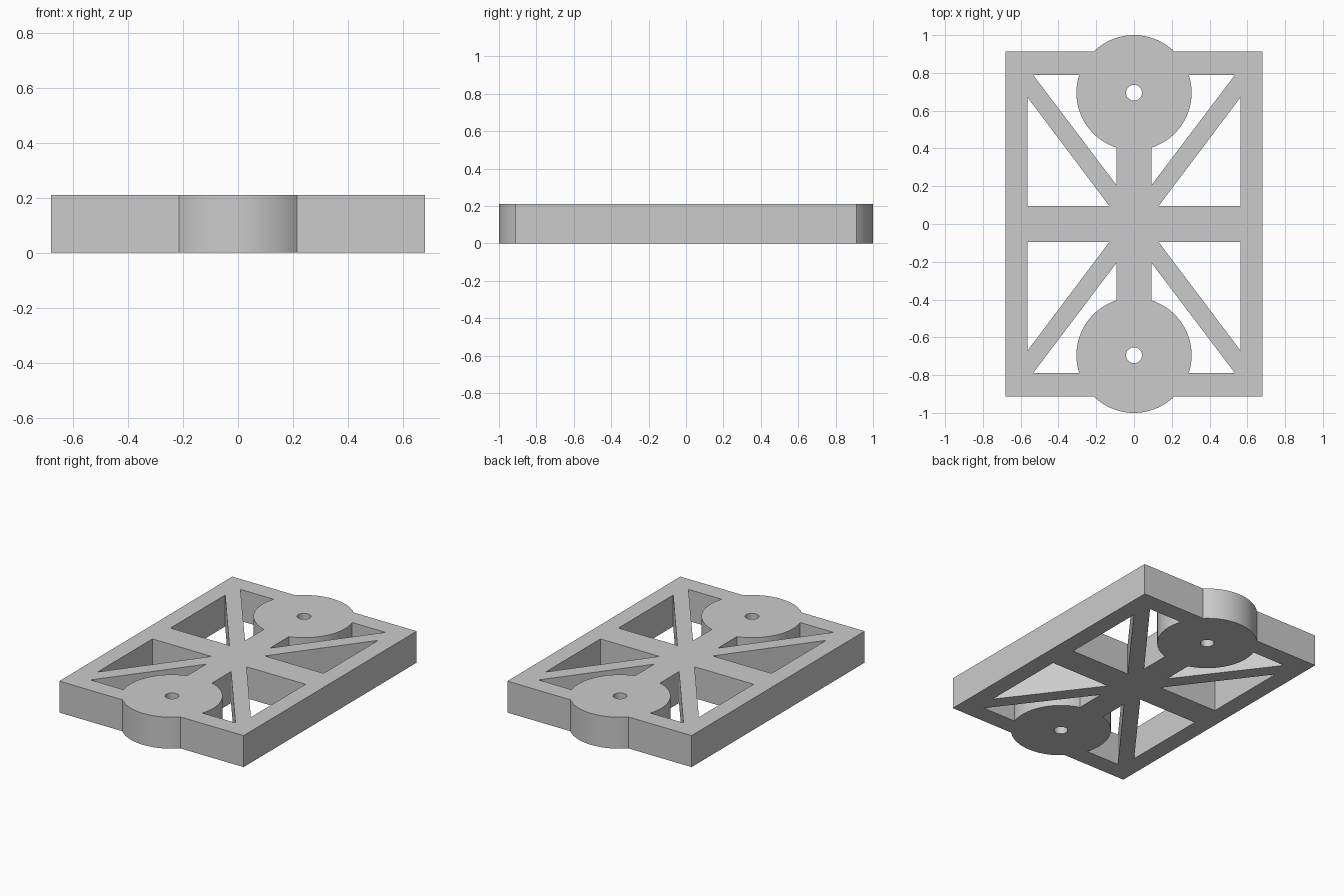
import bpy
import bmesh
from math import asin, acos, cos, sin, pi, sqrt

cube = bpy.data.objects.get("Cube")
if cube:
    bpy.data.objects.remove(cube, do_unlink=True)

HEIGHT = 0.21
HALF_X, HALF_Y = 0.68, 0.912        # outer frame
INNER_X, INNER_Y = 0.565, 0.79      # inside of the frame
RIB = 0.092                         # half width of the cross ribs
BOSS_Y, BOSS_R, HOLE_R = 0.695, 0.305, 0.042

grey = bpy.data.materials.new("plain grey")
grey.use_nodes = True
grey.diffuse_color = (0.6, 0.6, 0.6, 1)
grey.node_tree.nodes["Principled BSDF"].inputs["Base Color"].default_value = (0.6, 0.6, 0.6, 1)


def arc(radius, start, end, steps):
    """Points around the boss centre, angles from +x."""
    angles = [start + (end - start) * i / steps for i in range(steps + 1)]
    return [(radius * cos(a), BOSS_Y + radius * sin(a)) for a in angles]


def mirrored(points, sx, sy):
    return [(x * sx, y * sy) for x, y in points]


# Outer outline: rectangle with a round boss bulging from each end
bulge = asin((HALF_Y - BOSS_Y) / BOSS_R)
end_edge = [(HALF_X, HALF_Y)] + arc(BOSS_R, bulge, pi - bulge, 32) + [(-HALF_X, HALF_Y)]
loops = [end_edge + mirrored(end_edge, -1, -1)]

# Windows of one quarter: side triangle, and the one bounded by the boss
side_window = [(0.13, RIB + 0.003), (INNER_X, RIB + 0.003), (INNER_X, 0.672)]
top_angle = asin((INNER_Y - BOSS_Y) / BOSS_R)
rib_angle = -acos(RIB / BOSS_R)
end_window = [(RIB, 0.205), (0.535, INNER_Y)] + arc(BOSS_R, top_angle, rib_angle, 28)
for sx in (1, -1):
    for sy in (1, -1):
        loops += [mirrored(side_window, sx, sy), mirrored(end_window, sx, sy)]

# Screw holes through the bosses
hole = arc(HOLE_R, 0, 2 * pi, 32)[:-1]
loops += [hole, mirrored(hole, 1, -1)]

# Fill the profile and extrude it to the plate thickness
curve = bpy.data.curves.new("plate_profile", "CURVE")
curve.dimensions = "2D"
curve.fill_mode = "BOTH"
curve.extrude = HEIGHT / 2
for points in loops:
    spline = curve.splines.new("POLY")
    spline.points.add(len(points) - 1)
    for p, (x, y) in zip(spline.points, points):
        p.co = (x, y, 0, 1)
    spline.use_cyclic_u = True

profile = bpy.data.objects.new("plate_profile", curve)
bpy.context.collection.objects.link(profile)
graph = bpy.context.evaluated_depsgraph_get()
mesh = bpy.data.meshes.new_from_object(profile.evaluated_get(graph))
bpy.data.objects.remove(profile, do_unlink=True)

# Weld caps to walls and stand the plate on the ground
bm = bmesh.new()
bm.from_mesh(mesh)
bmesh.ops.remove_doubles(bm, verts=bm.verts, dist=0.0001)
bmesh.ops.translate(bm, verts=bm.verts, vec=(0, 0, HEIGHT / 2))
bmesh.ops.recalc_face_normals(bm, faces=bm.faces)
bm.to_mesh(mesh)
bm.free()

plate = bpy.data.objects.new("braced_plate", mesh)
bpy.context.collection.objects.link(plate)
mesh.materials.clear()
mesh.materials.append(grey)
bpy.context.view_layer.objects.active = plate
plate.select_set(True)
bpy.ops.object.shade_smooth_by_angle(angle=pi / 6)
